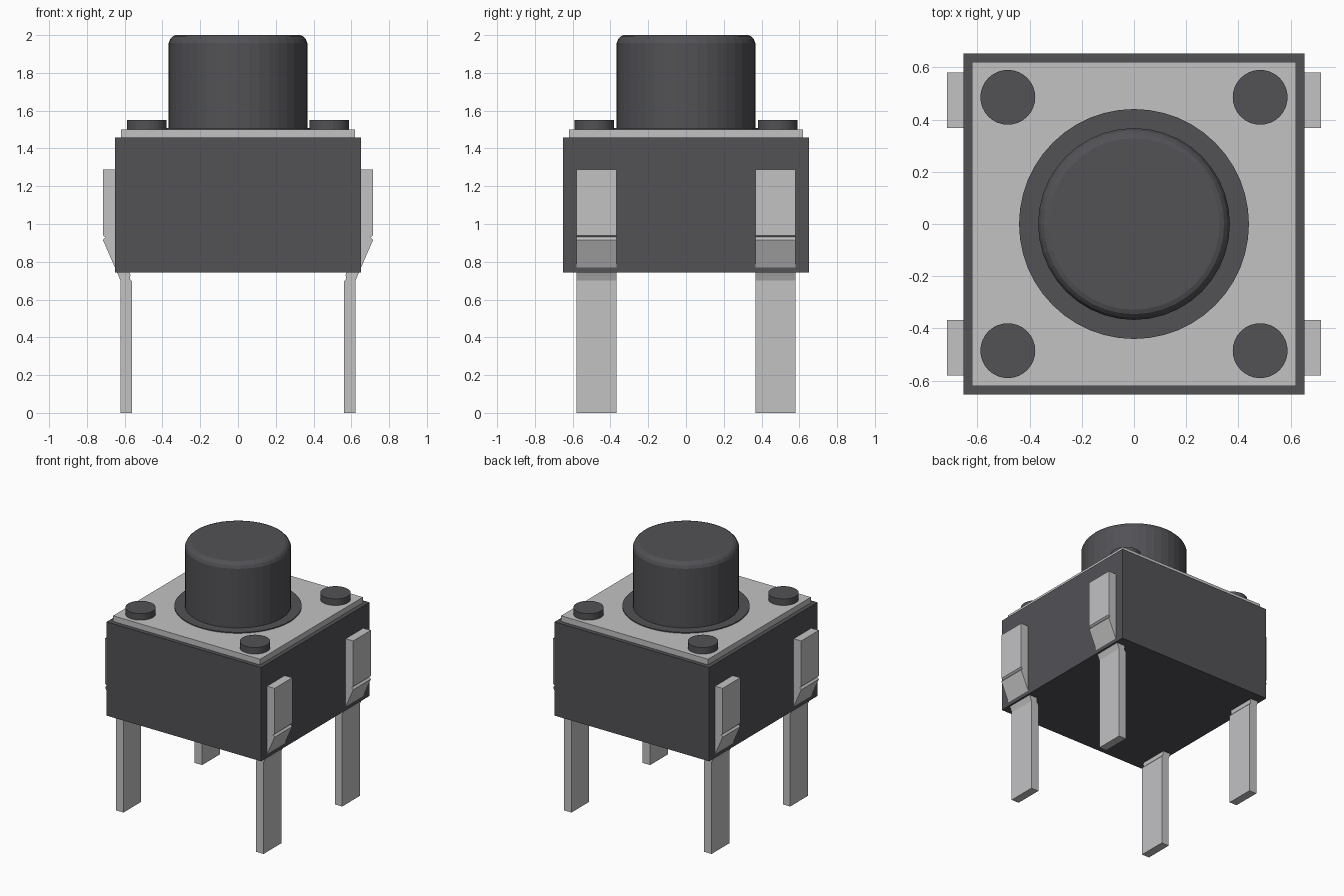
import bpy, bmesh, math

if "Cube" in bpy.data.objects:
    bpy.data.objects.remove(bpy.data.objects["Cube"])


def material(name, rgb):
    m = bpy.data.materials.new(name)
    m.diffuse_color = (*rgb, 1)
    m.use_nodes = True
    m.node_tree.nodes["Principled BSDF"].inputs["Base Color"].default_value = m.diffuse_color
    return m


DARK = material("dark plastic", (0.084, 0.082, 0.091))
METAL = material("light metal", (0.54, 0.54, 0.55))


def finish(name, bm, mat):
    bmesh.ops.recalc_face_normals(bm, faces=bm.faces[:])
    me = bpy.data.meshes.new(name)
    bm.to_mesh(me)
    bm.free()
    me.materials.append(mat)
    ob = bpy.data.objects.new(name, me)
    bpy.context.collection.objects.link(ob)
    return ob


def box(name, half, z0, z1, mat):
    bm = bmesh.new()
    bmesh.ops.create_cube(bm, size=1)
    for v in bm.verts:
        v.co.x *= 2 * half
        v.co.y *= 2 * half
        v.co.z = z1 if v.co.z > 0 else z0
    return finish(name, bm, mat)


def turned(name, profile, x, y, n, mat):
    """Solid of revolution from (radius, height) pairs, with flat caps."""
    bm = bmesh.new()
    rings = []
    for r, z in profile:
        rings.append([bm.verts.new((x + r * math.cos(2 * math.pi * i / n),
                                    y + r * math.sin(2 * math.pi * i / n), z))
                      for i in range(n)])
    for a, b in zip(rings, rings[1:]):
        for i in range(n):
            j = (i + 1) % n
            bm.faces.new((a[i], a[j], b[j], b[i]))
    bm.faces.new(rings[0])
    bm.faces.new(rings[-1])
    return finish(name, bm, mat)


def leg(name, sx, sy):
    """Bent strip: side profile in x, z extruded along y."""
    profile = [(0.56, 0), (0.622, 0), (0.622, 0.70), (0.632, 0.725), (0.715, 0.915),
               (0.702, 0.93), (0.715, 0.94), (0.715, 1.288), (0.64, 1.288),
               (0.64, 0.94), (0.57, 0.73), (0.572, 0.708), (0.56, 0.695)]
    bm = bmesh.new()
    face = bm.faces.new([bm.verts.new((sx * x, sy * 0.367, z)) for x, z in profile])
    ext = bmesh.ops.extrude_face_region(bm, geom=[face], use_keep_orig=True)
    for g in ext["geom"]:
        if isinstance(g, bmesh.types.BMVert):
            g.co.y = sy * 0.58
    return finish(name, bm, METAL)


# Housing and cover plate
box("housing", 0.652, 0.742, 1.457, DARK)
box("cover_plate", 0.62, 1.457, 1.5, METAL)

# Collar and push button with a softened rim
turned("collar", [(0.44, 1.48), (0.44, 1.507)], 0, 0, 48, DARK)
turned("button", [(0.367, 1.49), (0.367, 1.958), (0.358, 1.98),
                  (0.345, 1.994), (0.328, 2.0)], 0, 0, 40, DARK)

# Corner rivets and legs
for sx, side in ((-1, "left"), (1, "right")):
    for sy, end in ((-1, "front"), (1, "back")):
        turned(f"rivet_{end}_{side}", [(0.105, 1.49), (0.105, 1.55)],
               sx * 0.483, sy * 0.485, 32, DARK)
        leg(f"leg_{end}_{side}", sx, sy)
